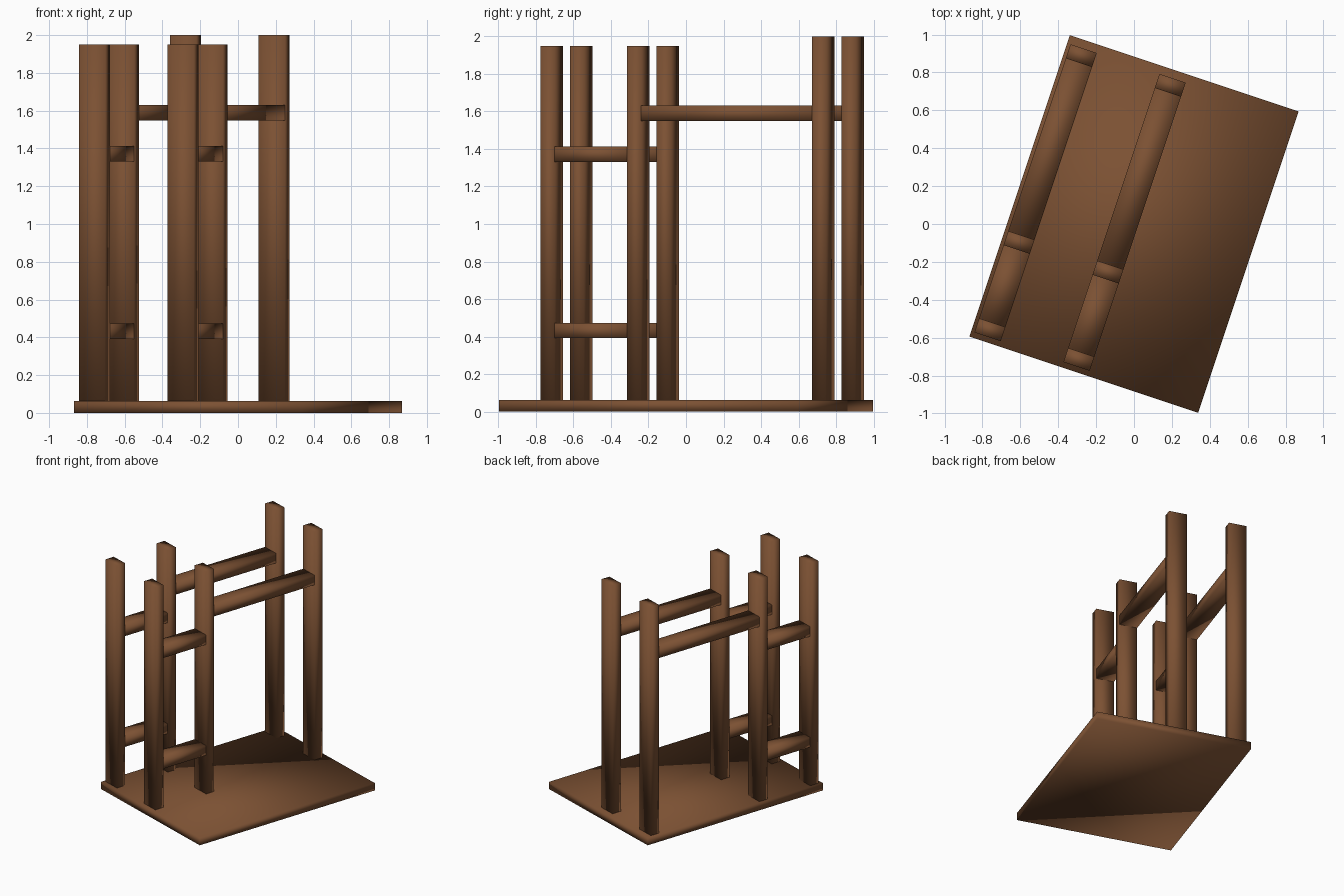
import bpy
from math import atan2
from mathutils import Matrix, Vector

if "Cube" in bpy.data.objects:
    bpy.data.objects.remove(bpy.data.objects["Cube"], do_unlink=True)

# Single brown timber material
wood = bpy.data.materials.new("brown wood")
wood.use_nodes = True
colour = (0.2, 0.082, 0.033, 1)
wood.diffuse_color = colour
wood.node_tree.nodes["Principled BSDF"].inputs["Base Color"].default_value = colour

# The whole structure is turned on its base
TURN = Matrix.Rotation(-atan2(1, 3), 4, 'Z')


def beam(name, x, y, z):
    """Softly shaded box spanning the given (low, high) ranges."""
    bpy.ops.mesh.primitive_cube_add(size=1)
    ob = bpy.context.object
    ob.name = name
    centre = Vector([(a + b) / 2 for a, b in (x, y, z)])
    size = Vector([b - a for a, b in (x, y, z)])
    ob.data.transform(TURN @ Matrix.Translation(centre) @ Matrix.Diagonal(size).to_4x4())
    ob.data.materials.append(wood)
    bpy.ops.object.shade_smooth()
    return ob


def around(c, half):
    return (c - half, c + half)


BASE_TOP = 0.063
HALF_W, HALF_D = 0.073, 0.039      # post half width and depth
FRONT, MIDDLE, BACK = -0.77, -0.284, 0.755

# Base board
beam("base_board", around(0, 0.636), around(0, 0.838), (0, BASE_TOP))

# Two matching rows of posts joined by rails
for side, u in (("right", -0.545), ("left", -0.05)):
    span = around(u, HALF_W)
    for label, v, top in (("front", FRONT, 1.95), ("middle", MIDDLE, 1.95), ("back", BACK, 2)):
        beam(f"{side}_{label}_post", span, around(v, HALF_D), (BASE_TOP, top))
    for label, a, b, z in (("lower_short", FRONT, MIDDLE, 0.432),
                           ("upper_short", FRONT, MIDDLE, 1.372),
                           ("long", MIDDLE, BACK, 1.59)):
        beam(f"{side}_{label}_rail", span, (a + HALF_D, b - HALF_D), around(z, 0.041))
